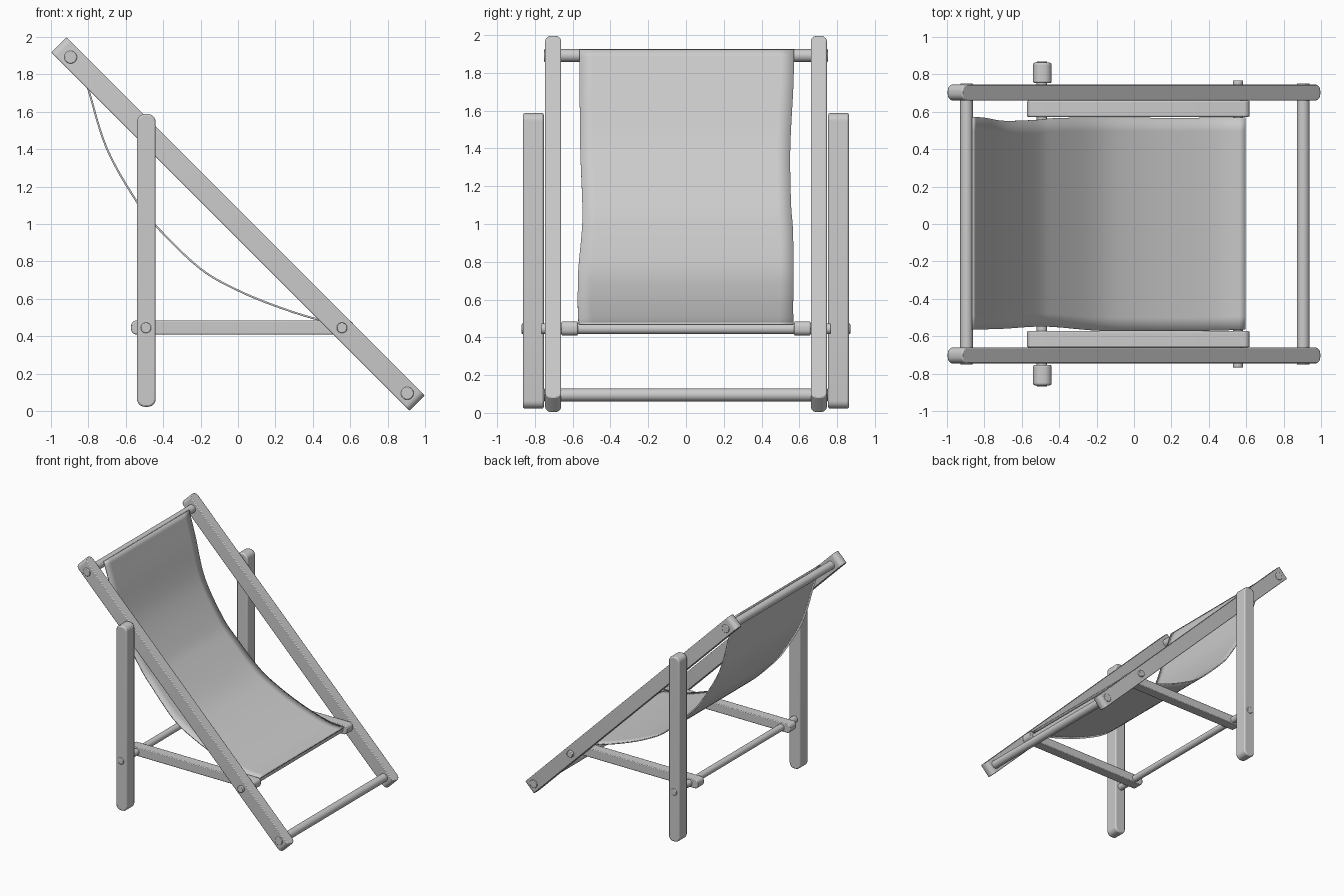
import bpy, bmesh, math
from mathutils import Vector

if "Cube" in bpy.data.objects:
    bpy.data.objects.remove(bpy.data.objects["Cube"])


def finish(name, bm, loc=(0, 0, 0), rot=(0, 0, 0), bevel=0.0):
    me = bpy.data.meshes.new(name)
    bmesh.ops.recalc_face_normals(bm, faces=bm.faces)
    bm.to_mesh(me)
    bm.free()
    ob = bpy.data.objects.new(name, me)
    bpy.context.collection.objects.link(ob)
    ob.location, ob.rotation_euler = loc, rot
    if bevel:
        m = ob.modifiers.new("soft_edges", 'BEVEL')
        m.width, m.segments, m.limit_method = bevel, 2, 'ANGLE'
        m.angle_limit = math.radians(40)
    bpy.ops.object.select_all(action='DESELECT')
    ob.select_set(True)
    bpy.context.view_layer.objects.active = ob
    bpy.ops.object.shade_smooth_by_angle(angle=math.radians(35))
    return ob


def board(name, size, loc, axis, radius, rot=(0, 0, 0), bevel=0.006):
    """Box whose four edges parallel to the axis are rounded."""
    bm = bmesh.new()
    bmesh.ops.create_cube(bm, size=1)
    bmesh.ops.scale(bm, vec=size, verts=bm.verts)
    edges = [e for e in bm.edges
             if abs((e.verts[0].co - e.verts[1].co).normalized()[axis]) > 0.9]
    bmesh.ops.bevel(bm, geom=edges, offset=radius, segments=6, profile=0.5,
                    affect='EDGES')
    return finish(name, bm, loc, rot, bevel)


def rod(name, x, z, half, r):
    bm = bmesh.new()
    bmesh.ops.create_cone(bm, cap_ends=True, segments=32, radius1=r, radius2=r,
                          depth=2 * half)
    return finish(name, bm, (x, 0, z), (math.pi / 2, 0, 0), 0.005)


def spline(pts, n):
    """Catmull-Rom samples through the points."""
    p = [Vector(q) for q in pts]
    p = [2 * p[0] - p[1]] + p + [2 * p[-1] - p[-2]]
    out = []
    for i in range(n + 1):
        u = i / n * (len(pts) - 1)
        k = min(int(u), len(pts) - 2)
        t = u - k
        a, b, c, d = p[k:k + 4]
        out.append(0.5 * (2 * b + (c - a) * t + (2 * a - 5 * b + 4 * c - d) * t * t
                          + (3 * b - a - 3 * c + d) * t ** 3))
    return out


# Wooden side frames
for s, side in ((-1, "right"), (1, "left")):
    board(side + "_long_rail", (2.71, 0.085, 0.115), (0, s * 0.703, 1.0), 2, 0.036,
          (0, math.pi / 4, 0))
    board(side + "_rear_leg", (0.10, 0.11, 1.565), (-0.49, s * 0.808, 0.805), 1, 0.042,
          bevel=0.01)
    board(side + "_base_bar", (1.19, 0.086, 0.075), (0.023, s * 0.616, 0.447), 1, 0.03)

# Cross rods
rod("top_rod", -0.895, 1.892, 0.752, 0.034)
rod("bottom_rod", 0.905, 0.095, 0.752, 0.034)
rod("front_seat_rod", 0.556, 0.445, 0.767, 0.028)
rod("rear_base_rod", -0.492, 0.445, 0.87, 0.028)

# Sagging fabric sling: x, z, right edge y, left edge y
path = spline([(-0.862, 1.922, -0.563, 0.573), (-0.80, 1.72, -0.563, 0.568),
               (-0.70, 1.40, -0.560, 0.552), (-0.535, 1.11, -0.549, 0.556),
               (-0.42, 0.97, -0.551, 0.566), (-0.20, 0.76, -0.570, 0.570),
               (0.0, 0.645, -0.573, 0.569), (0.22, 0.555, -0.573, 0.567),
               (0.44, 0.487, -0.570, 0.569), (0.595, 0.472, -0.565, 0.569)], 45)
bm = bmesh.new()
N = 16
rows = []
for x, z, y0, y1 in path:
    rows.append([bm.verts.new((x, y0 + (y1 - y0) * j / N, z)) for j in range(N + 1)])
for a, b in zip(rows, rows[1:]):
    for j in range(N):
        bm.faces.new((a[j], a[j + 1], b[j + 1], b[j]))
sling = finish("fabric_sling", bm)
solid = sling.modifiers.new("cloth_thickness", 'SOLIDIFY')
solid.thickness, solid.offset = 0.01, 0
